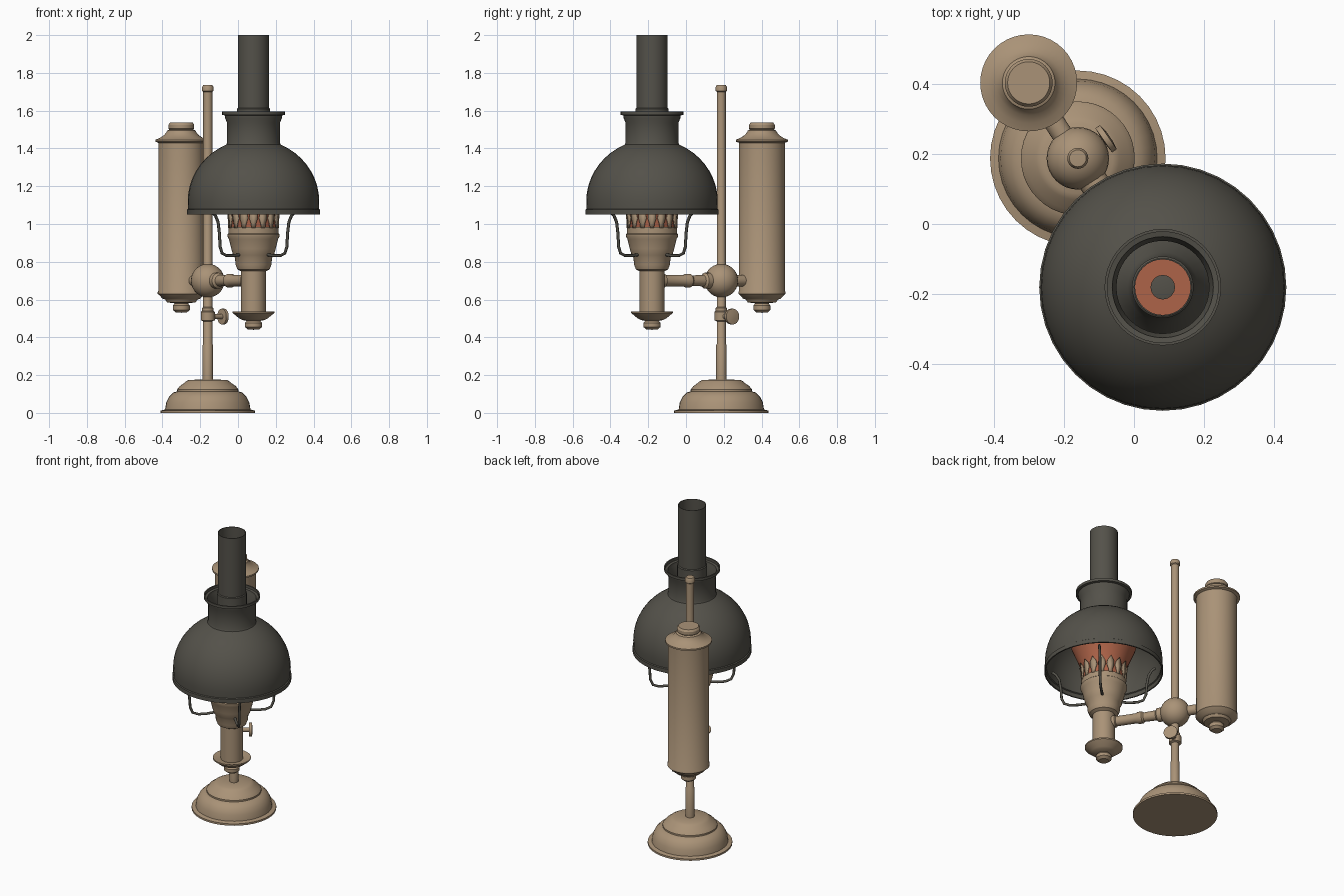
import bpy, bmesh, math
from mathutils import Vector, Matrix

if "Cube" in bpy.data.objects:
    bpy.data.objects.remove(bpy.data.objects["Cube"])

def mat(name, c):
    m = bpy.data.materials.new(name)
    m.diffuse_color = (*c, 1)
    m.use_nodes = True
    m.node_tree.nodes["Principled BSDF"].inputs["Base Color"].default_value = m.diffuse_color
    return m

BRASS = mat("aged_brass", (0.40, 0.29, 0.185))
DARK = mat("dark_grey", (0.088, 0.083, 0.068))
RED = mat("burner_red", (0.42, 0.125, 0.065))

LAMP, POST, TANK = (0.082, -0.18), (-0.16, 0.187), (-0.30, 0.402)

def finish(name, bm, m):
    bmesh.ops.recalc_face_normals(bm, faces=bm.faces)
    me = bpy.data.meshes.new(name)
    bm.to_mesh(me)
    bm.free()
    for p in me.polygons:
        p.use_smooth = True
    me.set_sharp_from_angle(angle=math.radians(32))
    me.materials.append(m)
    ob = bpy.data.objects.new(name, me)
    bpy.context.collection.objects.link(ob)
    return ob

def lathe(name, prof, m, at=(0, 0), seg=40, loop=False, xf=None):
    """Spin an (r, z) profile; r = 0 makes a pole, loop joins the ends."""
    bm = bmesh.new()
    rings = []
    for r, z in prof:
        n = 1 if r == 0 else seg
        rings.append([bm.verts.new((r * math.cos(2 * math.pi * i / seg),
                                    r * math.sin(2 * math.pi * i / seg), z)) for i in range(n)])
    for a, b in zip(rings, rings[1:] + (rings[:1] if loop else [])):
        for i in range(seg):
            j = (i + 1) % seg
            q = [a[i % len(a)], a[j % len(a)], b[j % len(b)], b[i % len(b)]]
            q = list(dict.fromkeys(q))
            if len(q) > 2:
                bm.faces.new(q)
    bm.transform(xf if xf else Matrix.Translation((at[0], at[1], 0)))
    return finish(name, bm, m)

def along(start, end):
    """Transform taking the z axis from start towards end."""
    d = Vector(end) - Vector(start)
    return Matrix.Translation(start) @ d.to_track_quat('Z', 'Y').to_matrix().to_4x4()

# stepped foot
lathe("base", [(0, 0), (.25, 0), (.25, .012), (.226, .018), (.22, .055), (.205, .085), (.182, .108),
               (.162, .114), (.162, .124), (.148, .142), (.125, .158), (.118, .165), (.10, .175),
               (.03, .176), (0, .176)], BRASS, POST)
# post with cap
lathe("post", [(0, .17), (.027, .17), (.027, .36), (.024, .365), (.024, 1.70), (.03, 1.705),
               (.03, 1.725), (.024, 1.735), (0, 1.737)], BRASS, POST, 24)
lathe("post_collar", [(.024, .485), (.037, .49), (.037, .535), (.03, .54), (.03, .555), (.024, .56)],
      BRASS, POST, 24)
# clamp screw
s = Vector((*POST, .51))
d = Vector((.82, .57, 0))
lathe("clamp_screw", [(0, .02), (.014, .02), (.014, .088), (.042, .09), (.042, .106), (.014, .11), (0, .11)],
      BRASS, seg=20, xf=along(s, s + d))
# ball joint
R = .089
lathe("ball_hub", [(R * math.sin(math.pi * i / 14) if 0 < i < 14 else 0, .70 - R * math.cos(math.pi * i / 14))
                   for i in range(15)], BRASS, POST, 32)
# side arms
hub = (*POST, .70)
lathe("burner_arm", [(0, .05), (.042, .05), (.042, .105), (.03, .115), (.028, .19), (.036, .20), (.036, .225),
                     (.03, .24), (.03, .36), (.037, .365), (.037, .40), (0, .40)],
      BRASS, seg=24, xf=along(hub, (*LAMP, .70)))
lathe("tank_arm", [(0, .05), (.03, .05), (.03, .16), (0, .16)], BRASS, seg=24, xf=along(hub, (*TANK, .70)))

# oil tank
lathe("oil_tank", [(0, .53), (.03, .532), (.045, .545), (.045, .568), (.035, .58), (.075, .585), (.085, .60),
                   (.10, .605), (.118, .625), (.125, .63), (.125, .64), (.122, .645), (.122, 1.43),
                   (.138, 1.436), (.138, 1.446), (.115, 1.455), (.092, 1.47), (.078, 1.487), (.075, 1.495),
                   (.063, 1.50), (.068, 1.505), (.068, 1.525), (.06, 1.537), (0, 1.537)], BRASS, TANK)

# burner column and drip cup
lathe("burner_column", [(0, .44), (.03, .442), (.046, .455), (.046, .475), (.036, .487), (.06, .492), (.075, .50),
                        (.112, .53), (.112, .538), (.066, .53), (.066, .75), (.085, .76), (.095, .785),
                        (.098, .82), (.108, .835), (.118, .87), (.13, .92), (.138, .935), (.138, .945),
                        (.132, .95), (.132, .985), (.125, .985), (.125, .95), (0, .95)], BRASS, LAMP)
# pointed crown leaves
bm = bmesh.new()
N = 16
for k in range(N):
    a0 = 2 * math.pi * k / N
    pts = [(-.011, .98), (.011, .98), (.013, 1.0), (.023, 1.03), (.019, 1.055), (0, 1.085),
           (-.019, 1.055), (-.023, 1.03), (-.013, 1.0)]
    vs = []
    for u, z in pts:
        a, r = a0 + u / .133, .133 + max(0, z - 1.04) * .25
        vs.append(bm.verts.new((LAMP[0] + r * math.cos(a), LAMP[1] + r * math.sin(a), z)))
    bm.faces.new(vs)
ob = finish("crown_leaves", bm, BRASS)
sol = ob.modifiers.new("thick", 'SOLIDIFY')
sol.thickness = .005
sol.offset = 0

# red bowl inside the crown, with wick plate
lathe("red_bowl", [(.122, .96), (.127, 1.04), (.14, 1.09), (.165, 1.15), (.19, 1.21)], RED, LAMP)
lathe("wick_plate", [(0, 1.05), (.127, 1.05), (.127, 1.04), (0, 1.04)], RED, LAMP)
lathe("wick_button", [(0, 1.075), (.035, 1.07), (.035, 1.05), (0, 1.05)], DARK, LAMP, 16)
# chimney
lathe("chimney", [(.19, 1.21), (.18, 1.24), (.14, 1.30), (.10, 1.36), (.088, 1.42), (.088, 1.61), (.083, 1.615),
                  (.083, 2.0), (.079, 2.0), (.079, 1.42), (.095, 1.35), (.135, 1.29), (.175, 1.235),
                  (.186, 1.21)], DARK, LAMP, 32)
# dome shade
outer = [(.352, 1.05), (.352, 1.076), (.346, 1.08), (.348, 1.12)]
for i in range(1, 10):
    t = math.radians(65.5) * i / 9
    outer.append((.348 * math.cos(t), 1.12 + .33 * math.sin(t)))
outer += [(.14, 1.43), (.14, 1.535), (.15, 1.56), (.152, 1.575), (.166, 1.578), (.166, 1.595)]
inner = [(r - .008, z - (.006 if 1.1 < z < 1.43 else 0)) for r, z in reversed(outer)]
lathe("dome_shade", outer + inner, DARK, LAMP, 40, loop=True)

# four bent wire shade carriers
path = [(.305, 1.06), (.285, 1.045), (.265, 1.01), (.255, .95), (.25, .88), (.235, .845),
        (.20, .832), (.15, .832), (.10, .838)]
for k in range(4):
    a = math.radians(45 + 90 * k)
    cu = bpy.data.curves.new("shade_carrier", 'CURVE')
    cu.dimensions = '3D'
    cu.bevel_depth = .008
    cu.bevel_resolution = 2
    cu.use_fill_caps = True
    sp = cu.splines.new('POLY')
    sp.points.add(len(path) - 1)
    for p, (r, z) in zip(sp.points, path):
        p.co = (LAMP[0] + r * math.cos(a), LAMP[1] + r * math.sin(a), z, 1)
    cu.materials.append(DARK)
    ob = bpy.data.objects.new("shade_carrier_%d" % (k + 1), cu)
    bpy.context.collection.objects.link(ob)
